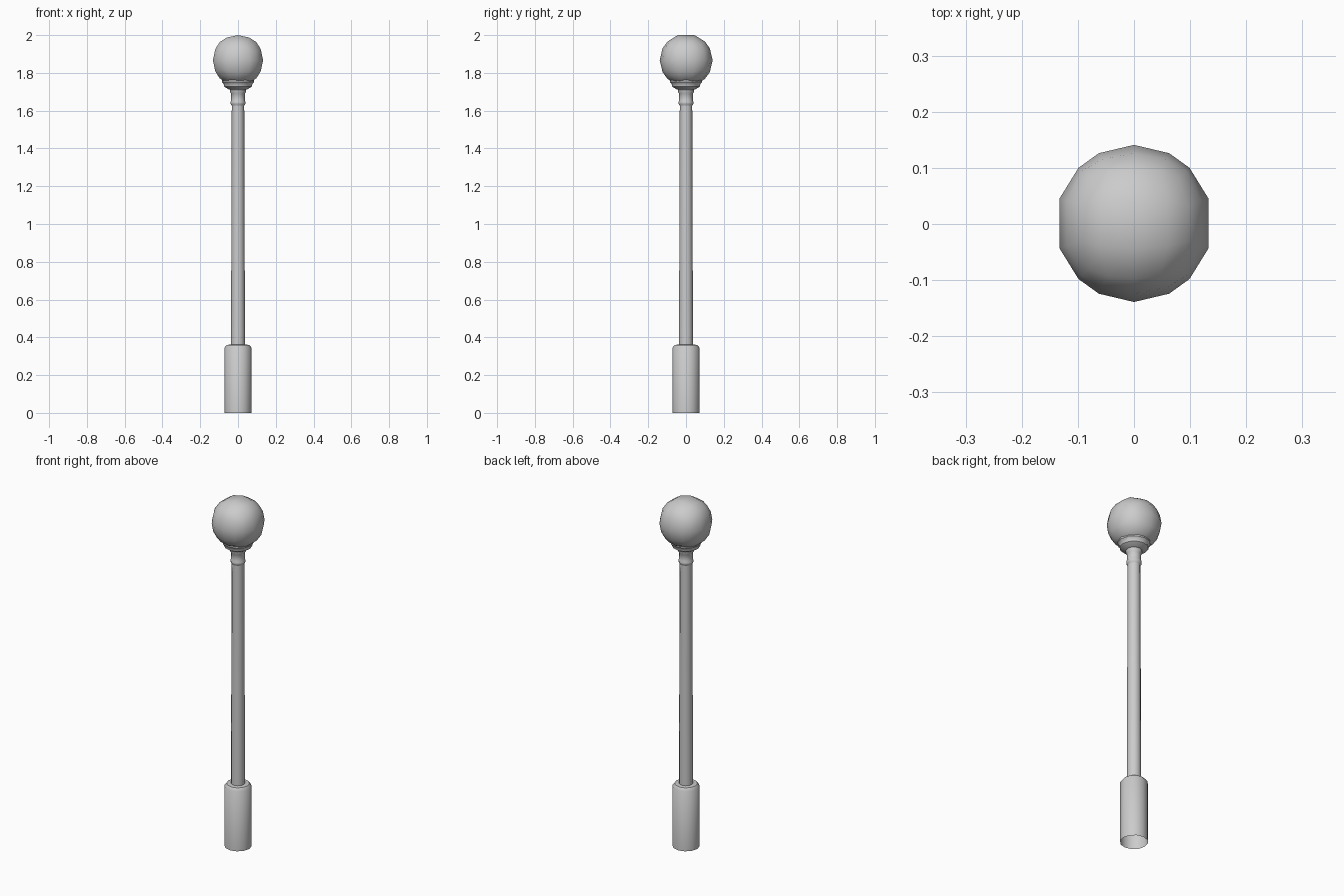
import bpy, bmesh, math
from mathutils import Matrix, Vector

cube = bpy.data.objects.get("Cube")
if cube:
    bpy.data.objects.remove(cube, do_unlink=True)

# Single grey material
grey = bpy.data.materials.new("plain_grey")
grey.use_nodes = True
colour = (0.6, 0.6, 0.6, 1)
grey.diffuse_color = colour
grey.node_tree.nodes["Principled BSDF"].inputs["Base Color"].default_value = colour


def finish(name, bm, angle):
    mesh = bpy.data.meshes.new(name)
    bm.to_mesh(mesh)
    bm.free()
    mesh.materials.append(grey)
    obj = bpy.data.objects.new(name, mesh)
    bpy.context.collection.objects.link(obj)
    bpy.ops.object.select_all(action="DESELECT")
    obj.select_set(True)
    bpy.context.view_layer.objects.active = obj
    bpy.ops.object.shade_smooth_by_angle(angle=math.radians(angle))
    return obj


def lathe(name, profile, sides=12):
    """Turn (radius, height) points, listed bottom to top, about z."""
    bm = bmesh.new()
    rings = []
    for r, z in profile:
        angles = [math.tau * i / sides for i in range(sides)]
        rings.append([bm.verts.new((r * math.cos(a), r * math.sin(a), z)) for a in angles])
    for low, high in zip(rings, rings[1:]):
        for i in range(sides):
            j = (i + 1) % sides
            bm.faces.new((low[i], low[j], high[j], high[i]))
    return finish(name, bm, 40)


# Hollow base sleeve with a rounded shoulder
lathe("base", [(0.072, 0), (0.072, 0.345), (0.06, 0.36), (0.03, 0.362)])

# Slightly tapered pole
lathe("pole", [(0.037, 0.35), (0.033, 1.63)])

# Bead and neck at the top of the pole
lathe("neck", [(0.032, 1.625), (0.04, 1.638), (0.04, 1.645), (0.036, 1.655),
               (0.036, 1.69), (0.043, 1.7), (0.043, 1.71), (0.036, 1.715)])

# Flared cup that holds the globe
lathe("globe_holder", [(0.036, 1.71), (0.05, 1.713), (0.074, 1.728), (0.076, 1.742),
                       (0.085, 1.752), (0.085, 1.764), (0.05, 1.768)])

# Globe: a gridded box pushed out to a sphere
R, CENTRE = 0.14, Vector((0, 0.001, 1.867))
DIVISIONS = (4, 3, 4)
bm = bmesh.new()
for axis in range(3):
    u, v = (axis + 1) % 3, (axis + 2) % 3
    for side in (-1, 1):
        turn = Matrix.Identity(4)
        for column, (target, sign) in enumerate(((u, side), (v, 1), (axis, side))):
            for row in range(3):
                turn[row][column] = sign if row == target else 0
        bmesh.ops.create_grid(bm, x_segments=DIVISIONS[u], y_segments=DIVISIONS[v], size=1,
                              matrix=turn @ Matrix.Translation((0, 0, 1)))
bmesh.ops.remove_doubles(bm, verts=bm.verts, dist=0.001)
for vert in bm.verts:
    vert.co = CENTRE + vert.co.normalized() * R
bmesh.ops.recalc_face_normals(bm, faces=bm.faces)
finish("globe", bm, 60)
